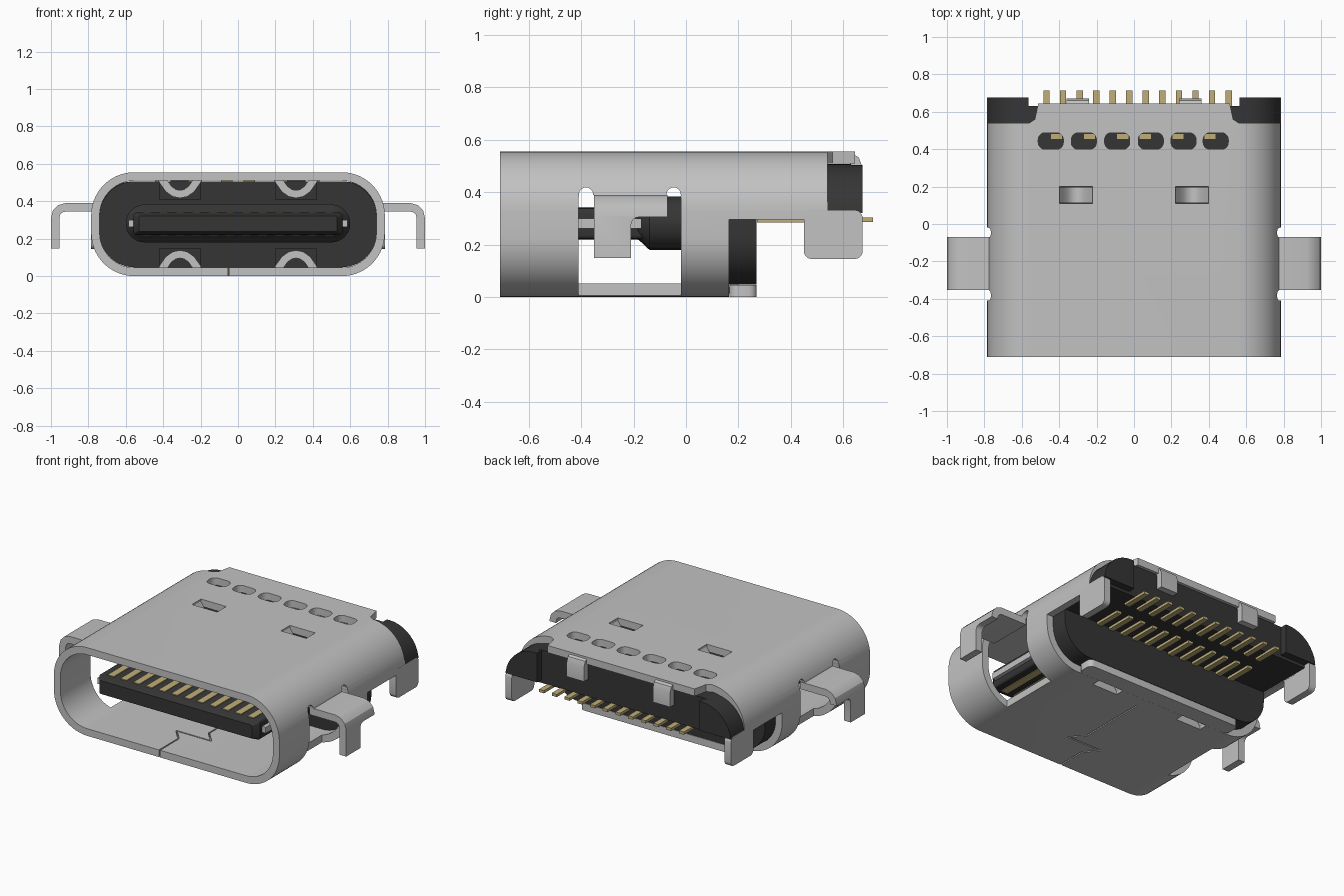
import bpy, bmesh, math
from mathutils import Vector

cube = bpy.data.objects.get("Cube")
if cube:
    bpy.data.objects.remove(cube, do_unlink=True)


def material(name, rgb, metallic=0.0):
    m = bpy.data.materials.new(name)
    m.use_nodes = True
    m.diffuse_color = (*rgb, 1)
    m.node_tree.nodes["Principled BSDF"].inputs["Base Color"].default_value = (*rgb, 1)
    return m


STEEL = material("steel grey", (0.54, 0.54, 0.54))
BLACK = material("black plastic", (0.036, 0.036, 0.036))
GOLD = material("contact gold", (0.53, 0.43, 0.19))


def rrect(x0, x1, y0, y1, r, seg=10):
    """Rounded rectangle outline."""
    pts = []
    for cx, cy, a0 in ((x1 - r, y1 - r, 0), (x0 + r, y1 - r, 90),
                       (x0 + r, y0 + r, 180), (x1 - r, y0 + r, 270)):
        for i in range(seg + 1):
            a = math.radians(a0 + 90 * i / seg)
            pts.append((cx + r * math.cos(a), cy + r * math.sin(a)))
    return pts


def ribbon(path, half):
    """Closed outline of a bent sheet following a path."""
    p = [Vector(q) for q in path]
    left, right = [], []
    for i, q in enumerate(p):
        t = (p[min(i + 1, len(p) - 1)] - p[max(i - 1, 0)]).normalized()
        n = Vector((-t.y, t.x)) * half
        left.append(tuple(q + n))
        right.append(tuple(q - n))
    return left + right[::-1]


def loft(name, sections, axis, mat=None):
    """Join outlines placed along an axis; sections = [(position, points), ...]."""
    def place(p, d):
        return {'x': (d, *p), 'y': (p[0], d, p[1]), 'z': (*p, d)}[axis]
    bm = bmesh.new()
    rings = [[bm.verts.new(place(p, d)) for p in pts] for d, pts in sections]
    n = len(rings[0])
    for a, b in zip(rings, rings[1:]):
        for i in range(n):
            bm.faces.new((a[i], a[(i + 1) % n], b[(i + 1) % n], b[i]))
    bm.faces.new(rings[0])
    bm.faces.new(rings[-1])
    bmesh.ops.recalc_face_normals(bm, faces=bm.faces)
    me = bpy.data.meshes.new(name)
    bm.to_mesh(me)
    bm.free()
    ob = bpy.data.objects.new(name, me)
    bpy.context.collection.objects.link(ob)
    if mat:
        me.materials.append(mat)
    return ob


def prism(name, pts, axis, a, b, mat=None):
    return loft(name, [(a, pts), (b, pts)], axis, mat)


def box(name, x0, x1, y0, y1, z0, z1, mat=None):
    return prism(name, [(x0, y0), (x1, y0), (x1, y1), (x0, y1)], 'z', z0, z1, mat)


def cut(target, cutter):
    """Subtract a cutter and discard it."""
    mod = target.modifiers.new("cut", 'BOOLEAN')
    mod.operation = 'DIFFERENCE'
    mod.solver = 'EXACT'
    mod.object = cutter
    bpy.context.view_layer.objects.active = target
    bpy.ops.object.modifier_apply(modifier=mod.name)
    bpy.data.objects.remove(cutter, do_unlink=True)


SIDES = (-1, 1)
H = 0.555
PITCH = 0.0885
SLOTS = (-0.445, -0.268, -0.09, 0.09, 0.265, 0.437)

# Outer shell: rounded tube
shell = prism("shell", rrect(-0.785, 0.785, 0, H, 0.23, 14), 'y', -0.71, 0.645, STEEL)
cut(shell, prism("c", rrect(-0.74, 0.74, 0.045, H - 0.045, 0.187, 14), 'y', -0.8, 0.8))

# Rear of the shell: open underneath, shortened at the corners
cut(shell, box("c", -1, 1, 0.165, 1, -0.1, 0.295))
for s in SIDES:
    cut(shell, prism("c", [(s * 0.5, 0.7), (s * 0.53, 0.56), (s * 0.56, 0.54),
                           (s * 1, 0.54), (s * 1, 0.7)], 'z', 0.2, 0.7))
    # Side window with round relief holes
    cut(shell, prism("c", rrect(-0.41, -0.02, -0.3, 0.39, 0.01, 2), 'x', s * 0.6, s * 1))
    for y in (-0.382, -0.047):
        cut(shell, prism("c", rrect(y - 0.027, y + 0.027, 0.36, 0.418, 0.0265, 6),
                         'x', s * 0.6, s * 1))
    # Openings behind the pressed-in spring bridges
    for z0, z1 in ((-0.1, 0.1), (0.48, 0.7)):
        cut(shell, box("c", s * 0.31 - 0.088, s * 0.31 + 0.088, 0.11, 0.2, z0, z1))

# Row of inspection slots on top
for x in SLOTS:
    cut(shell, prism("c", rrect(x - 0.067, x + 0.067, 0.4, 0.487, 0.035, 5), 'z', 0.45, 0.7))

# Dovetail seam in the floor
seam = [(-0.05, -0.72), (-0.05, -0.52), (-0.12, -0.44), (0.12, -0.44),
        (0.05, -0.36), (0.05, 0.08)]
for p, q in zip(seam, seam[1:]):
    cut(shell, prism("c", ribbon([p, q], 0.004), 'z', -0.1, 0.1))

# Floor lip under the rear step
prism("floor_lip", rrect(-0.55, 0.55, 0.1655, 0.27, 0.03, 4), 'z', 0, 0.045, STEEL)

# Spring bridges pressed inwards through roof and floor
arc = [(-0.105, 0.53), (-0.085, 0.5), (-0.06, 0.465), (-0.03, 0.444), (0, 0.438),
       (0.03, 0.444), (0.06, 0.465), (0.085, 0.5), (0.105, 0.53)]
for s in SIDES:
    for label, flip in (("roof", False), ("floor", True)):
        path = [(s * 0.31 + x, H - z if flip else z) for x, z in arc]
        prism(label + "_spring", ribbon(path, 0.021), 'y', 0.112, 0.198, STEEL)

# Side mounting tabs, rear legs and rear clips
for s in SIDES:
    path = [(0.745, 0.367), (0.925, 0.367), (0.95, 0.36), (0.97, 0.34),
            (0.9775, 0.31), (0.9775, 0.148)]
    tab = prism("side_tab", ribbon([(s * x, z) for x, z in path], 0.0225),
                'y', -0.352, -0.07, STEEL)
    cut(tab, prism("c", rrect(-0.21, 0.1, -0.1, 0.305, 0.03, 4), 'x', s * 0.9, s * 1.1))
    prism("rear_leg", rrect(0.45, 0.675, 0.145, 0.33, 0.03, 4), 'x', s * 0.741, s * 0.785, STEEL)
    clip = [(0.59, 0.533), (0.625, 0.531), (0.645, 0.52), (0.652, 0.5), (0.652, 0.41)]
    prism("rear_clip", ribbon(clip, 0.02), 'x', s * 0.3 - 0.06, s * 0.3 + 0.06, STEEL)

# Plastic housing: fills the shell, stepped at the rear
housing = prism("housing", rrect(-0.74, 0.74, 0.047, 0.507, 0.186, 12), 'y', 0.05, 0.63, BLACK)
cut(housing, box("c", -1, 1, 0.27, 1, -0.1, 0.3))
for s in SIDES:
    for z0, z1 in ((0, 0.145), (0.41, 0.6)):
        cut(housing, box("c", s * 0.31 - 0.11, s * 0.31 + 0.11, 0, 0.22, z0, z1))
    # Rear corner blocks
    corner = prism("rear_corner", rrect(-0.785, 0.785, 0, 0.503, 0.2, 10), 'y', 0.541, 0.675, BLACK)
    cut(corner, box("c", -1, 1, 0.4, 0.8, -0.1, 0.32))
    cut(corner, box("c", min(-s, s * 0.565), max(-s, s * 0.565), 0.4, 0.8, -0.1, 0.7))

# Tongue with a tapered root and a chamfered tip
loft("tongue_root", [(-0.185, rrect(-0.565, 0.565, 0.222, 0.338, 0.057, 6)),
                     (-0.14, rrect(-0.6, 0.6, 0.18, 0.383, 0.1, 6)),
                     (0.06, rrect(-0.6, 0.6, 0.18, 0.383, 0.1, 6))], 'y', BLACK)
loft("tongue", [(-0.62, rrect(-0.53, 0.53, 0.238, 0.322, 0.01, 3)),
                (-0.58, rrect(-0.56, 0.56, 0.221, 0.339, 0.015, 3)),
                (-0.15, rrect(-0.56, 0.56, 0.221, 0.339, 0.015, 3))], 'y', BLACK)
for s in SIDES:
    box("latch_plate", *sorted((s * 0.54, s * 0.585)), -0.56, -0.17, 0.262, 0.3, STEEL)

# Gold contacts: both tongue faces and two rows of solder tails
for i in range(12):
    x = (i - 5.5) * PITCH
    for z in (0.217, 0.337):
        box("tongue_contact", x - 0.022, x + 0.022, -0.57, -0.18, z, z + 0.007, GOLD)
    t = x + 0.019
    box("rear_tail", t - 0.017, t + 0.017, 0.54, 0.714, 0.286, 0.303, GOLD)
    box("inner_tail", x - 0.017, x + 0.017, 0.271, 0.45, 0.284, 0.302, GOLD)

# Contact glints beneath the inspection slots
for x in SLOTS:
    c = x - math.copysign(0.03, x)
    box("slot_contact", c - 0.03, c + 0.03, 0.455, 0.482, 0.502, 0.512, GOLD)

# Smooth shading with sharp edges kept
for ob in bpy.context.scene.objects:
    ob.select_set(ob.type == 'MESH')
bpy.context.view_layer.objects.active = shell
bpy.ops.object.shade_smooth_by_angle(angle=math.radians(30))
